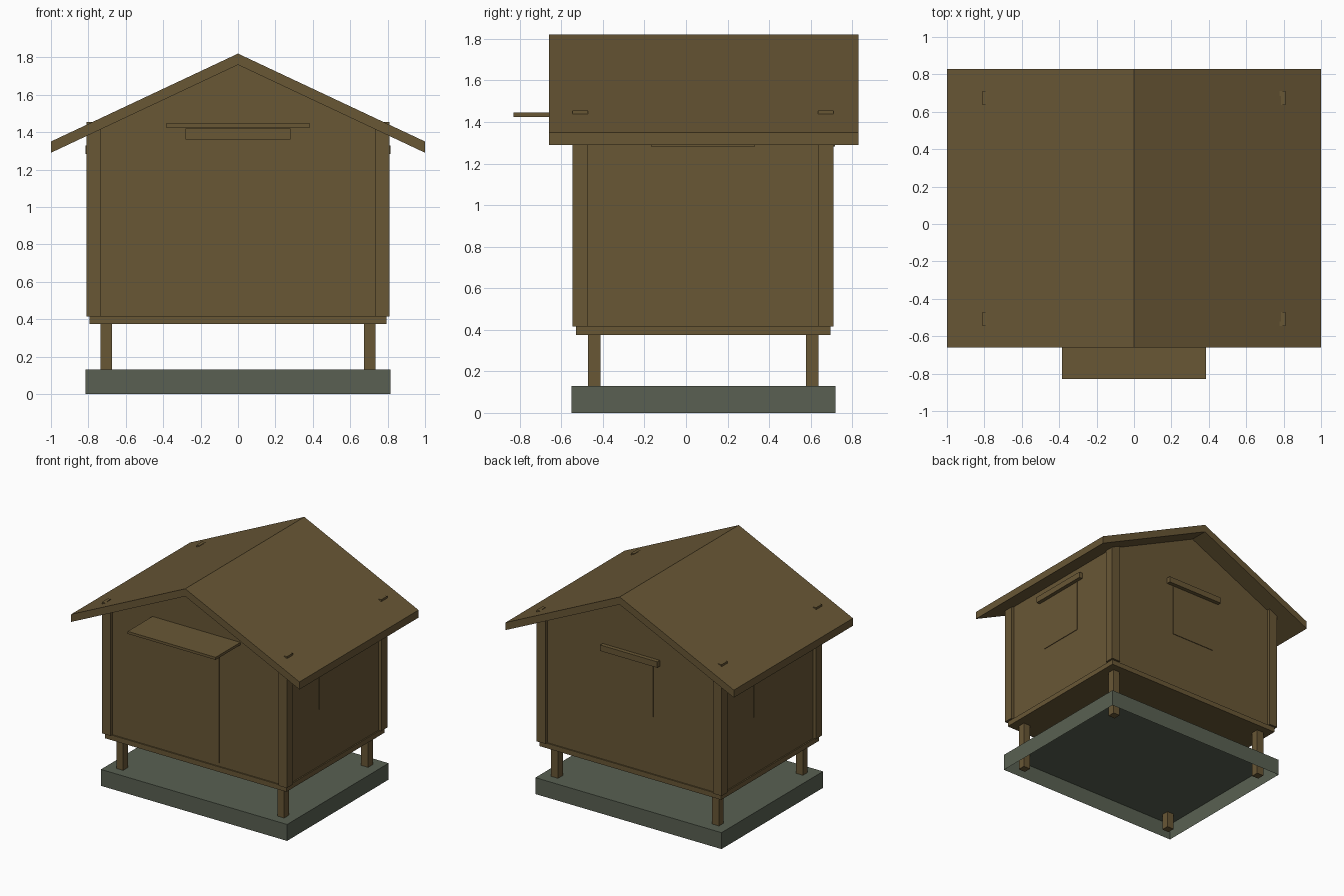
import bpy, bmesh

cube = bpy.data.objects.get("Cube")
if cube:
    bpy.data.objects.remove(cube, do_unlink=True)


def material(name, rgb):
    m = bpy.data.materials.new(name)
    m.use_nodes = True
    m.diffuse_color = (*rgb, 1)
    m.node_tree.nodes["Principled BSDF"].inputs["Base Color"].default_value = (*rgb, 1)
    return m


WOOD = material("brown wood", (0.14, 0.095, 0.036))
STONE = material("grey green stone", (0.1, 0.118, 0.084))


def prism(name, outline, offset, mat=WOOD, open_bottom=False):
    """Extrude a flat outline along the offset."""
    bm = bmesh.new()
    base = bm.faces.new([bm.verts.new(p) for p in outline])
    ext = bmesh.ops.extrude_face_region(bm, geom=[base], use_keep_orig=True)
    moved = [v for v in ext["geom"] if isinstance(v, bmesh.types.BMVert)]
    bmesh.ops.translate(bm, verts=moved, vec=offset)
    bmesh.ops.recalc_face_normals(bm, faces=bm.faces)
    if open_bottom:
        bm.normal_update()
        down = [f for f in bm.faces if f.normal.z < -0.9]
        bmesh.ops.delete(bm, geom=down, context="FACES_ONLY")
    mesh = bpy.data.meshes.new(name)
    bm.to_mesh(mesh)
    bm.free()
    mesh.materials.append(mat)
    ob = bpy.data.objects.new(name, mesh)
    bpy.context.collection.objects.link(ob)
    return ob


def box(name, x, y, z, mat=WOOD, **kw):
    outline = [(x[0], y[0], z[0]), (x[1], y[0], z[0]), (x[1], y[1], z[0]), (x[0], y[1], z[0])]
    return prism(name, outline, (0, 0, z[1] - z[0]), mat, **kw)


# Main dimensions
FLOOR, EAVE, RIDGE, THICK, SLOPE = 0.415, 1.35, 1.82, 0.06, 0.47
WALL_X, FRONT, BACK = 0.785, -0.52, 0.685
MID_Y = (FRONT + BACK) / 2

# Hollow plinth and floor platform
box("plinth", (-0.815, 0.815), (-0.55, 0.72), (0, 0.13), STONE, open_bottom=True)
box("floor", (-0.795, 0.795), (-0.53, 0.695), (0.375, FLOOR))

# Gabled cabin body
under = RIDGE - THICK
shoulder = under - SLOPE * WALL_X
prism("cabin_walls", [(-WALL_X, FRONT, FLOOR), (WALL_X, FRONT, FLOOR), (WALL_X, FRONT, shoulder),
                      (0, FRONT, under), (-WALL_X, FRONT, shoulder)], (0, BACK - FRONT, 0))

# Roof
prism("roof", [(-1, -0.66, EAVE), (0, -0.66, RIDGE), (1, -0.66, EAVE), (1, -0.66, EAVE - THICK),
               (0, -0.66, under), (-1, -0.66, EAVE - THICK)], (0, 1.49, 0))

# Legs and L-shaped corner trims
for sx, side in ((-1, "right"), (1, "left")):
    for sy, end in ((-1, "front"), (1, "back")):
        px, py = sx * 0.705, MID_Y + sy * 0.525
        box(f"{end}_{side}_leg", (px - 0.03, px + 0.03), (py - 0.03, py + 0.03), (0, 0.375))
        ox, oy, t, w = sx * 0.81, MID_Y + sy * 0.628, 0.025, 0.075
        corner = [(0, 0), (w, 0), (w, t), (t, t), (t, w), (0, w)]
        prism(f"{end}_{side}_corner_trim",
              [(ox - sx * a, oy - sy * b, FLOOR) for a, b in corner], (0, 0, 1.455 - FLOOR))

# Door with lintel and canopy
box("door", (-0.2, 0.2), (FRONT - 0.005, FRONT), (0.44, 1.345))
box("door_lintel", (-0.28, 0.28), (FRONT - 0.03, FRONT), (1.36, 1.42))
box("door_canopy", (-0.385, 0.385), (-0.83, FRONT), (1.425, 1.445))

# Side windows with head rails
for sx, side in ((-1, "right"), (1, "left")):
    def outward(d):
        return sorted((sx * WALL_X, sx * (WALL_X + d)))
    box(f"{side}_window", outward(0.005), (MID_Y - 0.193, MID_Y + 0.193), (0.865, 1.275))
    box(f"{side}_window_rail", outward(0.03), (MID_Y - 0.25, MID_Y + 0.25), (1.283, 1.33))

# Back window with head rail
box("back_window", (-0.193, 0.193), (BACK, BACK + 0.005), (0.865, 1.275))
box("back_window_rail", (-0.25, 0.25), (BACK, BACK + 0.032), (1.283, 1.33))
